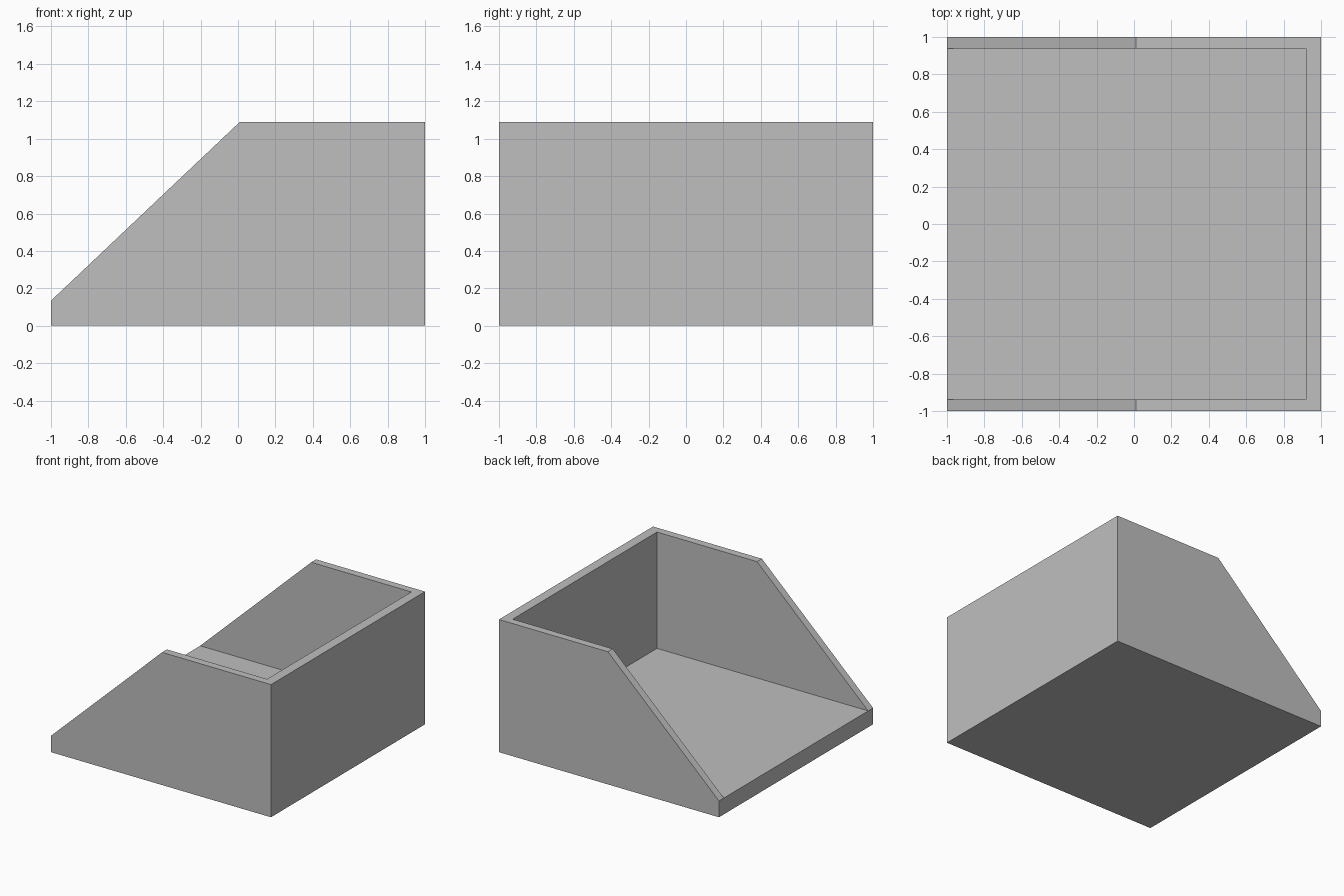
import bpy
import bmesh

cube = bpy.data.objects.get("Cube")
if cube:
    bpy.data.objects.remove(cube, do_unlink=True)

# Overall sizes
HALF = 1.0
HEIGHT = 1.09
FLOOR = 0.134
SLOPE_X = 0.01
INNER_Y = 0.937
INNER_X = 0.92

grey = bpy.data.materials.new("plain grey")
grey.use_nodes = True
colour = (0.52, 0.52, 0.52, 1)
grey.diffuse_color = colour
grey.node_tree.nodes["Principled BSDF"].inputs["Base Color"].default_value = colour


def extrude_profile(name, profile, y0, y1):
    """Extrude an (x, z) outline from y0 to y1."""
    bm = bmesh.new()
    face = bm.faces.new([bm.verts.new((x, y0, z)) for x, z in profile])
    result = bmesh.ops.extrude_face_region(bm, geom=[face])
    moved = [v for v in result["geom"] if isinstance(v, bmesh.types.BMVert)]
    bmesh.ops.translate(bm, verts=moved, vec=(0, y1 - y0, 0))
    bmesh.ops.recalc_face_normals(bm, faces=bm.faces)
    mesh = bpy.data.meshes.new(name)
    bm.to_mesh(mesh)
    bm.free()
    mesh.materials.append(grey)
    obj = bpy.data.objects.new(name, mesh)
    bpy.context.collection.objects.link(obj)
    return obj


def rectangle(x0, x1, z0, z1):
    return [(x0, z0), (x1, z0), (x1, z1), (x0, z1)]


# Sloped side walls
side = [(-HALF, 0), (HALF, 0), (HALF, HEIGHT), (SLOPE_X, HEIGHT), (-HALF, FLOOR)]
extrude_profile("front_side_wall", side, -HALF, -INNER_Y)
extrude_profile("back_side_wall", side, INNER_Y, HALF)

# Thick floor and tall end wall, fitted between the sides
extrude_profile("floor", rectangle(-HALF, INNER_X, 0, FLOOR), -INNER_Y, INNER_Y)
extrude_profile("end_wall", rectangle(INNER_X, HALF, 0, HEIGHT), -INNER_Y, INNER_Y)
